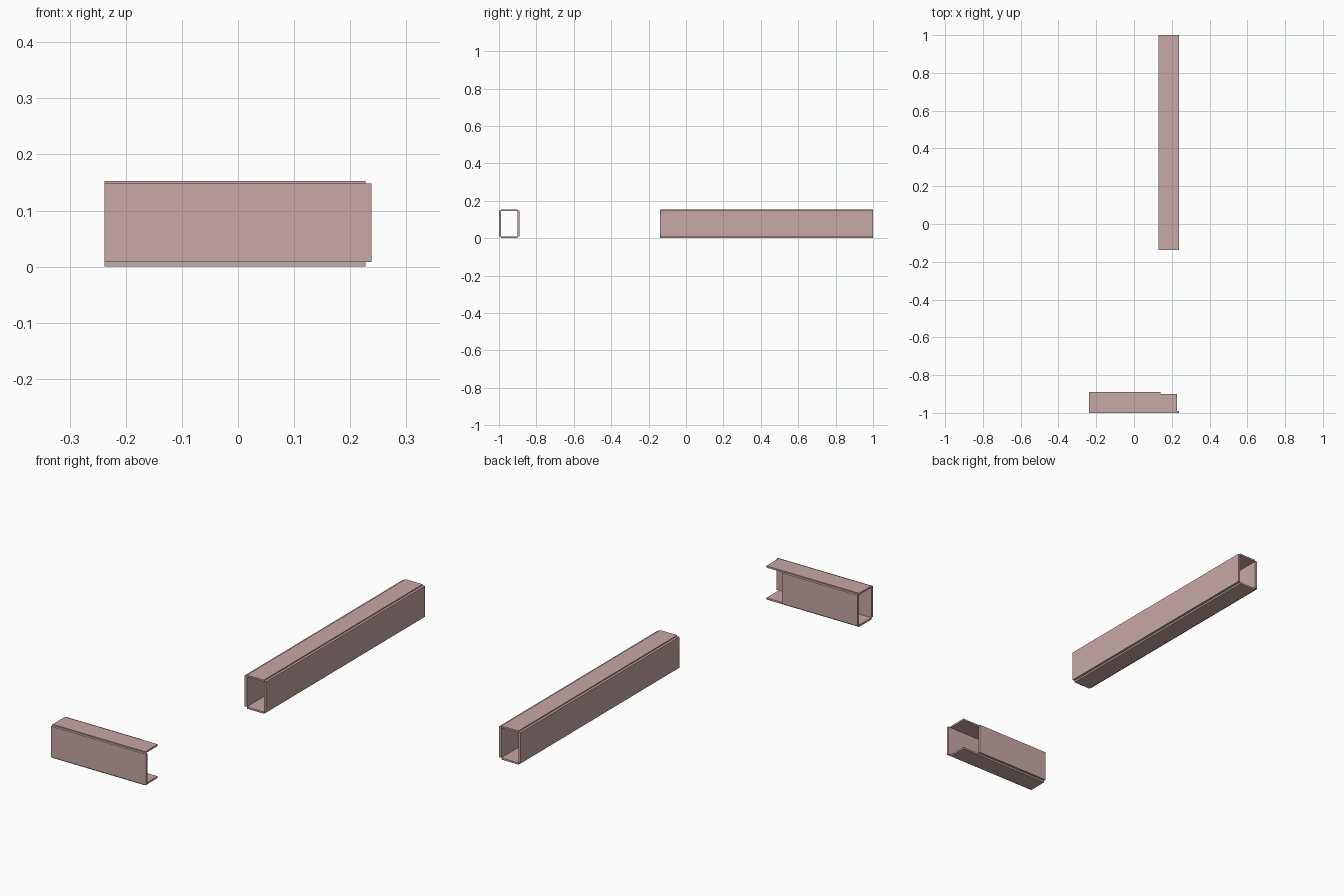
import bpy, bmesh

if "Cube" in bpy.data.objects:
    bpy.data.objects.remove(bpy.data.objects["Cube"])


def material(name, color):
    m = bpy.data.materials.new(name)
    m.diffuse_color = (*color, 1)
    m.use_nodes = True
    m.node_tree.nodes["Principled BSDF"].inputs["Base Color"].default_value = m.diffuse_color
    return m


STEEL = material("dusty_pink_steel", (0.58, 0.39, 0.385))
WELD = material("green_seam", (0.40, 0.47, 0.34))

H = 0.153     # overall height
FL = 0.008    # flange plate thickness
WB = 0.011    # web plate thickness
SEAM = 0.0115  # top of the lower seam
WEB_TOP = 0.148


def plate(name, x, y, z, mat=STEEL):
    """Axis-aligned plate from (min, max) ranges."""
    bm = bmesh.new()
    bmesh.ops.create_cube(bm, size=1)
    for v in bm.verts:
        v.co = [r[0] + (c + 0.5) * (r[1] - r[0]) for c, r in zip(v.co, (x, y, z))]
    me = bpy.data.meshes.new(name)
    bm.to_mesh(me)
    bm.free()
    me.materials.append(mat)
    ob = bpy.data.objects.new(name, me)
    bpy.context.collection.objects.link(ob)
    return ob


def flanges(name, x, y):
    plate(name + "_bottom_flange", x, y, (0, FL))
    plate(name + "_top_flange", x, y, (H - FL, H))


def web(name, x, y):
    plate(name + "_web", x, y, (SEAM, WEB_TOP))
    plate(name + "_seam", x, y, (FL, SEAM), WELD)


# long box beam running front to back
L, R = 0.13, 0.238
run = (-0.138, 1.0)
flanges("long_beam", (L + WB, R - WB), run)
web("long_beam_left", (L, L + WB), run)
web("long_beam_right", (R - WB, R), run)

# short box beam across the front, stepped at its right end to take a joint
F, B = -1.0, -0.89
LEFT = -0.238
flanges("short_beam", (LEFT, R - WB), (F + WB, B - WB))
web("short_beam_front", (LEFT, R), (F, F + WB))
web("short_beam_back", (LEFT, L + WB), (B - WB, B))
